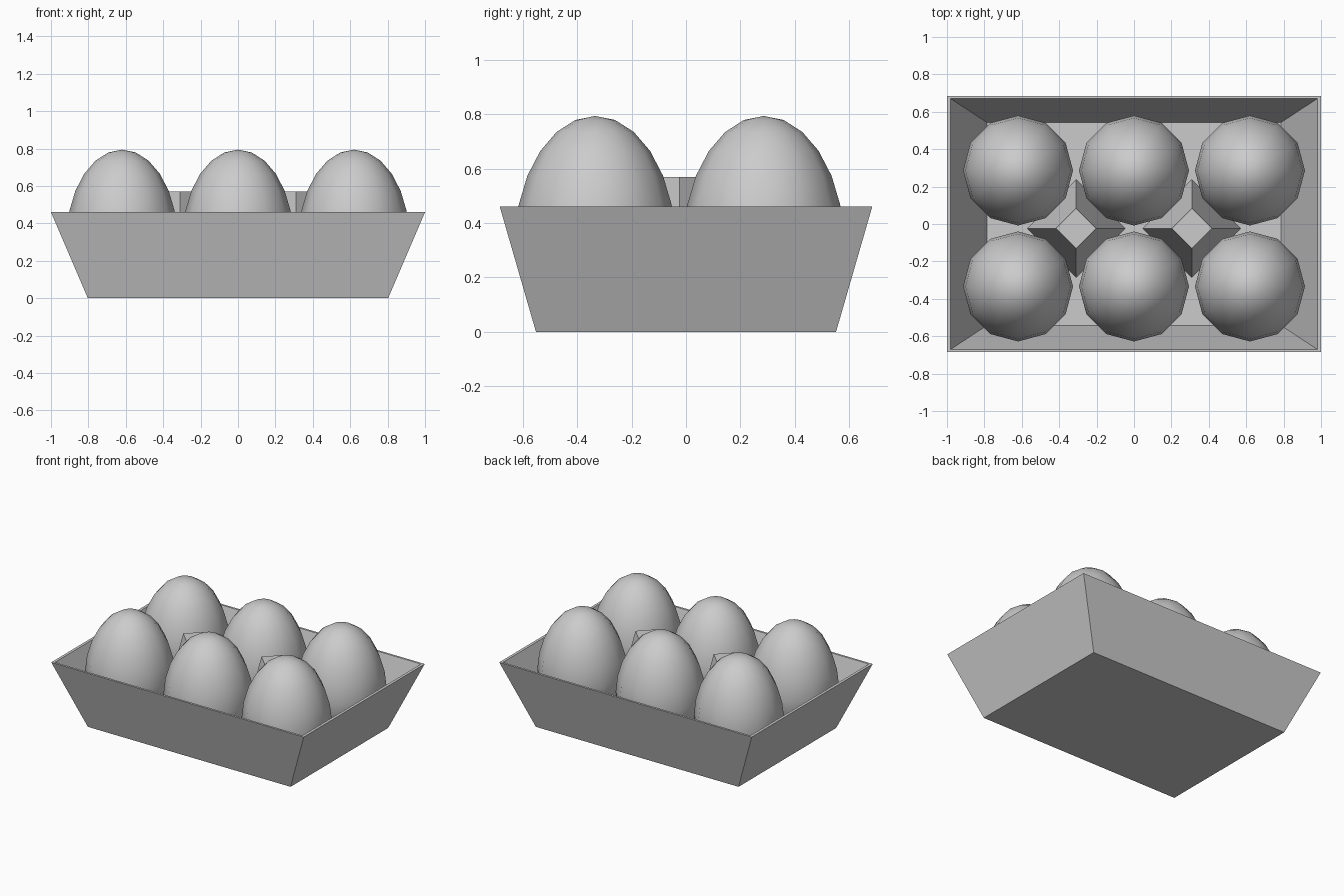
import bpy, bmesh
from math import pi

if "Cube" in bpy.data.objects:
    bpy.data.objects.remove(bpy.data.objects["Cube"])


def finish(name, bm, smooth=False):
    bmesh.ops.recalc_face_normals(bm, faces=bm.faces)
    mesh = bpy.data.meshes.new(name)
    bm.to_mesh(mesh)
    bm.free()
    for p in mesh.polygons:
        p.use_smooth = smooth
    obj = bpy.data.objects.new(name, mesh)
    bpy.context.collection.objects.link(obj)
    return obj


def tray():
    # loops from outer base, up over the rim, down to the inner floor
    levels = [(0.803, 0.552, 0.0), (1.0, 0.685, 0.46),
              (0.98, 0.67, 0.46), (0.785, 0.542, 0.02)]
    bm = bmesh.new()
    loops = [[bm.verts.new((sx * x, sy * y, z))
              for sx, sy in ((-1, -1), (1, -1), (1, 1), (-1, 1))]
             for x, y, z in levels]
    for a, b in zip(loops, loops[1:]):
        for i in range(4):
            j = (i + 1) % 4
            bm.faces.new((a[i], a[j], b[j], b[i]))
    bm.faces.new(loops[0])
    bm.faces.new(loops[-1])
    finish("tray", bm)


def egg(x, y):
    # sphere stretched more above its widest ring than below
    bm = bmesh.new()
    bmesh.ops.create_uvsphere(bm, u_segments=12, v_segments=12, radius=1)
    for v in bm.verts:
        h = v.co.z
        r = 0.294 * (1 - 0.04 * max(h, 0) * (h < 0.99))
        v.co = (v.co.x * r, v.co.y * r, h * (0.44 if h > 0 else 0.33))
    finish("egg", bm, smooth=True).location = (x, y, 0.354)


def divider(x):
    # four-sided tapered post, corners along the axes
    bm = bmesh.new()
    bmesh.ops.create_cone(bm, cap_ends=True, segments=4,
                          radius1=0.262, radius2=0.107, depth=0.55)
    finish("divider_post", bm).location = (x, -0.024, 0.295)


tray()
for x in (-0.62, 0, 0.62):
    for y in (-0.334, 0.286):
        egg(x, y)
for x in (-0.31, 0.31):
    divider(x)
